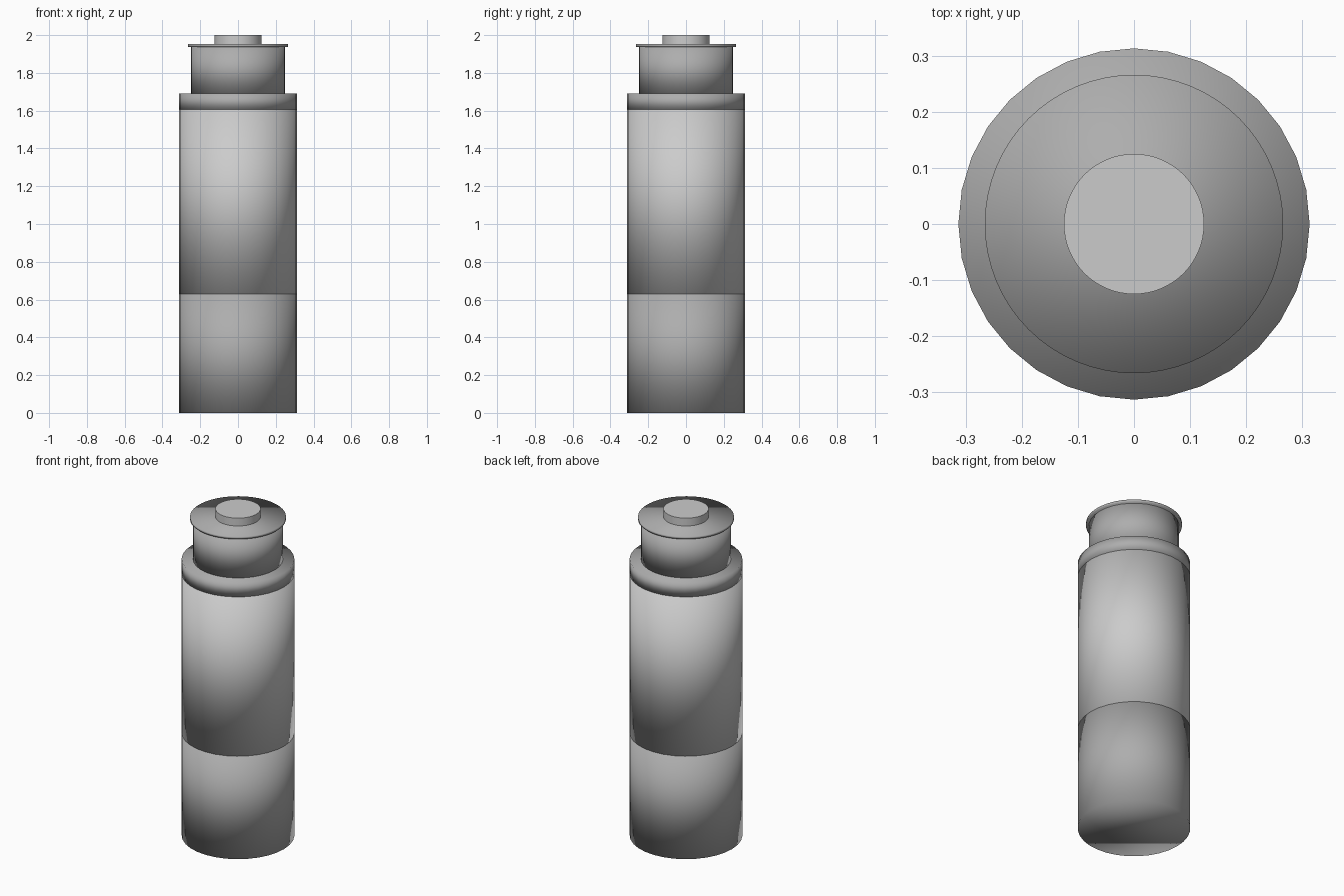
import bpy

if "Cube" in bpy.data.objects:
    bpy.data.objects.remove(bpy.data.objects["Cube"])

# Darker grey for the casing ends
dark = bpy.data.materials.new("dark_grey")
dark.diffuse_color = (0.42, 0.42, 0.42, 1)
dark.use_nodes = True
dark.node_tree.nodes["Principled BSDF"].inputs["Base Color"].default_value = dark.diffuse_color


def cylinder(name, radius, z0, z1, sides=32, mat=None, smooth=True):
    bpy.ops.mesh.primitive_cylinder_add(vertices=sides, radius=radius, depth=z1 - z0,
                                        location=(0, 0, (z0 + z1) / 2))
    obj = bpy.context.object
    obj.name = obj.data.name = name
    if smooth:
        bpy.ops.object.shade_smooth()
    else:
        bpy.ops.object.shade_smooth_by_angle()
    if mat:
        obj.data.materials.append(mat)
    return obj


# Main casing: lower sleeve, upper sleeve and collar share one radius
cylinder("lower_casing", 0.313, 0.0, 0.63, mat=dark)
cylinder("upper_casing", 0.313, 0.63, 1.605)
cylinder("collar", 0.313, 1.605, 1.692, mat=dark)

# Narrower neck with an overhanging thin cap plate
cylinder("neck", 0.25, 1.692, 1.937, mat=dark)
cylinder("cap_plate", 0.266, 1.937, 1.952, 64, mat=dark)

# Raised terminal button
cylinder("terminal_button", 0.125, 1.952, 2.0, 64, smooth=False)
